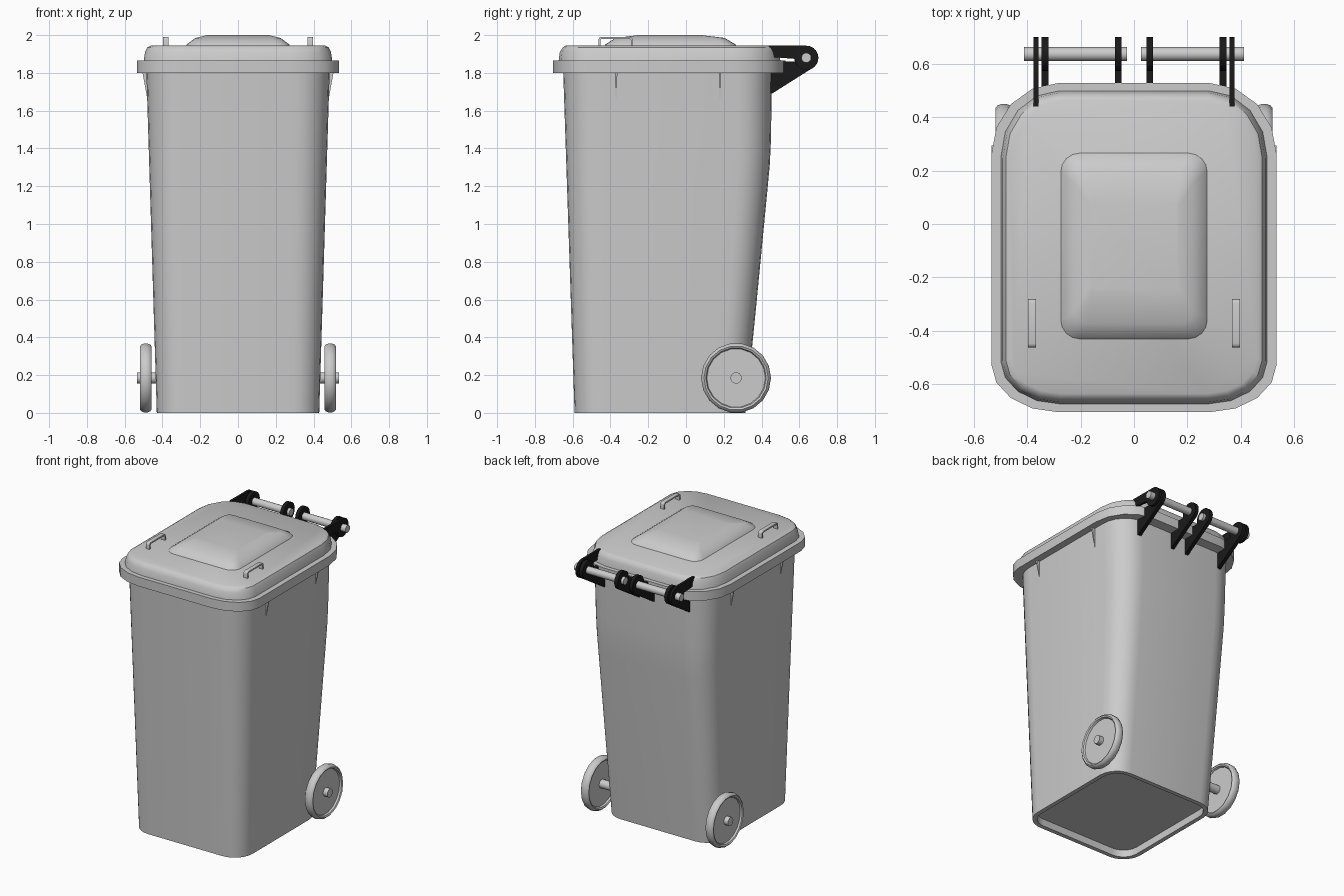
import bpy, bmesh, math
from math import sin, cos, pi, radians

old = bpy.data.objects.get("Cube")
if old:
    bpy.data.objects.remove(old, do_unlink=True)


def material(name, rgb):
    m = bpy.data.materials.new(name)
    m.use_nodes = True
    m.diffuse_color = (*rgb, 1)
    m.node_tree.nodes["Principled BSDF"].inputs["Base Color"].default_value = (*rgb, 1)
    return m


GREY = material("light grey plastic", (0.6, 0.6, 0.6))
BLACK = material("black plastic", (0.01, 0.01, 0.01))


def loft(name, rings, mat=GREY, angle=35):
    """Skin a list of equal rings and cap both ends."""
    bm = bmesh.new()
    loops = [[bm.verts.new(p) for p in ring] for ring in rings]
    n = len(loops[0])
    for a, b in zip(loops, loops[1:]):
        for i in range(n):
            j = (i + 1) % n
            bm.faces.new((a[i], a[j], b[j], b[i]))
    bm.faces.new(loops[0])
    bm.faces.new(loops[-1])
    bmesh.ops.recalc_face_normals(bm, faces=bm.faces)
    mesh = bpy.data.meshes.new(name)
    bm.to_mesh(mesh)
    bm.free()
    mesh.materials.append(mat)
    ob = bpy.data.objects.new(name, mesh)
    bpy.context.collection.objects.link(ob)
    bpy.ops.object.select_all(action='DESELECT')
    ob.select_set(True)
    bpy.context.view_layer.objects.active = ob
    bpy.ops.object.shade_smooth_by_angle(angle=radians(angle))
    return ob


def rounded(z, x, front, back, rx, rf, rb, steps=4):
    """Rounded rectangle ring with separate front and back corner depths."""
    pts = []
    for sx, cy, ry, start in ((1, back - rb, rb, 0), (-1, back - rb, rb, 90),
                              (-1, front + rf, rf, 180), (1, front + rf, rf, 270)):
        for k in range(steps + 1):
            t = radians(start + 90 * k / steps)
            pts.append((sx * (x - rx) + rx * cos(t), cy + ry * sin(t), z))
    return pts


def turned(name, profile, centre, sides, mat=GREY):
    """Solid turned round the x axis from (radius, x offset) pairs."""
    cx, cy, cz = centre
    return loft(name, [[(cx + dx, cy + r * cos(2 * pi * i / sides), cz + r * sin(2 * pi * i / sides))
                        for i in range(sides)] for r, dx in profile], mat)


def plate(name, outline, x, width, mat=GREY):
    """Flat plate from a (y, z) outline."""
    return loft(name, [[(x + s * width / 2, y, z) for y, z in outline] for s in (-1, 1)], mat)


def arc(cy, cz, r, a0, a1, steps):
    return [(cy + r * cos(radians(a0 + (a1 - a0) * k / steps)),
             cz + r * sin(radians(a0 + (a1 - a0) * k / steps))) for k in range(steps + 1)]


# Tapered body with a recessed underside
def body_ring(z, back, inset=0.0):
    f = z / 1.8
    r = 0.14 + 0.04 * f - inset
    return rounded(z, 0.43 + 0.055 * f - inset, -0.59 - 0.06 * f + inset, back - inset, r, r, r, 6)


loft("body", [body_ring(0.05, 0.318, 0.032), body_ring(0, 0.315, 0.03), body_ring(0, 0.315),
              body_ring(0.6, 0.375), body_ring(1.2, 0.433), body_ring(1.32, 0.444),
              body_ring(1.45, 0.45), body_ring(1.82, 0.455)])

# Collar and lid
loft("rim", [rounded(z, 0.535, -0.705, 0.528, 0.25, 0.18, 0.27) for z in (1.8, 1.865)])
loft("lid", [rounded(1.86, 0.5, -0.675, 0.5, 0.22, 0.16, 0.25),
             rounded(1.91, 0.492, -0.668, 0.493, 0.215, 0.155, 0.245),
             rounded(1.935, 0.48, -0.652, 0.48, 0.2, 0.14, 0.23),
             rounded(1.945, 0.462, -0.636, 0.464, 0.19, 0.13, 0.22)])
loft("lid_panel", [rounded(1.94, 0.277, -0.433, 0.268, 0.07, 0.07, 0.07),
                   rounded(1.95, 0.272, -0.428, 0.263, 0.07, 0.07, 0.07),
                   rounded(1.985, 0.225, -0.372, 0.205, 0.05, 0.05, 0.05),
                   rounded(2.0, 0.165, -0.25, 0.08, 0.01, 0.01, 0.01)])

# Axle
turned("axle", [(0.03, -0.535), (0.03, 0.535)], (0, 0.265, 0.185), 14)

tyre = [(0.155, 0.014), (0.16, 0.026), (0.17, 0.031), (0.179, 0.024), (0.185, 0.01)]
wheel = [(0.02, 0.014)] + tyre
wheel = [(r, -dx) for r, dx in wheel] + [(r, dx) for r, dx in reversed(wheel)]

# Hinge arm outlines: the pivot is at PY, PZ
PY, PZ, PR = 0.637, 1.88, 0.064
lid_arm = [(0.44, 1.945)] + arc(PY, PZ, PR, 90, -175, 14) + [(0.44, 1.885)]
bin_arm = [(0.44, 1.86)] + arc(PY, PZ, PR, 198, -50, 14) + [(0.455, 1.69), (0.44, 1.69)]

# Strap handle outline
handle = ([(-0.463, 1.94)] + arc(-0.448, 1.975, 0.015, 180, 90, 3)
          + arc(-0.297, 1.975, 0.015, 90, 0, 3) + [(-0.282, 1.94), (-0.292, 1.94)]
          + [(-0.292, 1.974), (-0.298, 1.98), (-0.447, 1.98), (-0.453, 1.974), (-0.453, 1.94)])

for side, s in (("left", 1), ("right", -1)):
    turned(side + "_wheel", wheel, (s * 0.488, 0.265, 0.185), 18)
    plate(side + "_handle", handle, s * 0.383, 0.03)

    # Hinges
    turned(side + "_hinge_bar", [(0.026, -0.193), (0.026, 0.193)], (s * 0.22, PY, PZ), 14)
    plate(side + "_lid_arm", lid_arm, s * 0.367, 0.018, BLACK)
    plate(side + "_outer_bin_arm", bin_arm, s * 0.333, 0.026, BLACK)
    plate(side + "_inner_bin_arm", bin_arm, s * 0.059, 0.026, BLACK)

    # Tapered gussets under the rim
    for label, y in (("front", -0.37), ("back", 0.18)):
        loft(f"{side}_{label}_gusset",
             [[(s * 0.46, y - w, z), (s * 0.46, y + w, z), (s * x, y + w, z), (s * x, y - w, z)]
              for z, x, w in ((1.65, 0.478, 0.001), (1.81, 0.507, 0.007))])
